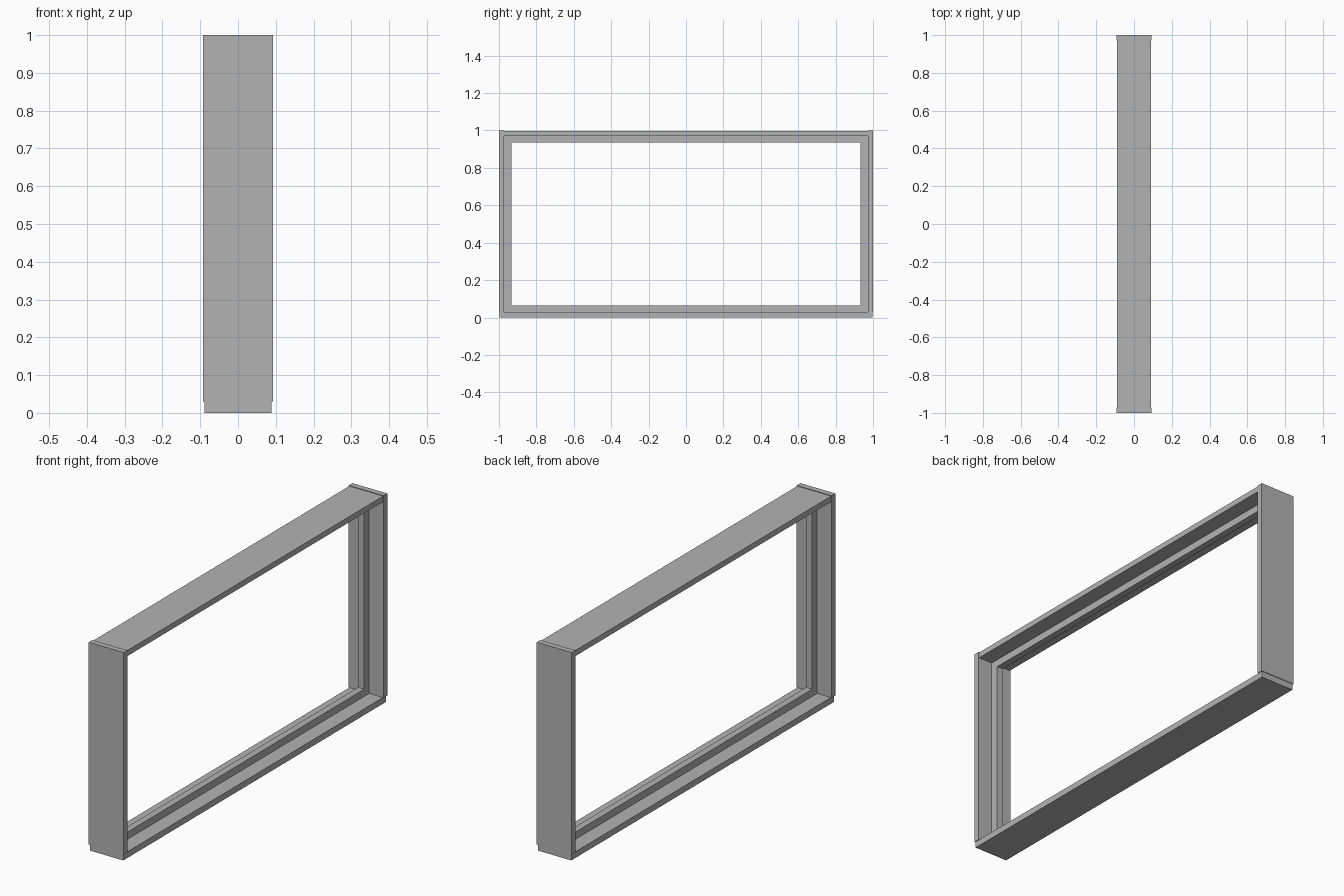
import bpy
import bmesh
from mathutils import Matrix, Vector

if "Cube" in bpy.data.objects:
    bpy.data.objects.remove(bpy.data.objects["Cube"], do_unlink=True)

# Single painted finish
GREY = (0.45, 0.45, 0.45, 1)
paint = bpy.data.materials.new("grey paint")
paint.use_nodes = True
paint.diffuse_color = GREY
paint.node_tree.nodes["Principled BSDF"].inputs["Base Color"].default_value = GREY


def board(name, half_x, y_range, z_range):
    """Square-edged board centred on x = 0."""
    (y0, y1), (z0, z1) = y_range, z_range
    bm = bmesh.new()
    place = Matrix.Translation(Vector((0, (y0 + y1) / 2, (z0 + z1) / 2)))
    size = Matrix.Diagonal((2 * half_x, y1 - y0, z1 - z0, 1))
    bmesh.ops.create_cube(bm, size=1, matrix=place @ size)
    mesh = bpy.data.meshes.new(name)
    bm.to_mesh(mesh)
    bm.free()
    mesh.materials.append(paint)
    obj = bpy.data.objects.new(name, mesh)
    bpy.context.collection.objects.link(obj)
    return obj


EDGE = 0.03       # board thickness
INNER_Y = 0.972   # inside face of the jambs
OPEN_Y = 0.934    # clear opening half width
OPEN_Z = 0.065    # clear opening inset from top and bottom
STOP = 0.016      # half depth of the stop

# Outer casing: the jambs stand on the sill and are slightly proud of it
board("sill", 0.089, (-0.997, 0.997), (0, EDGE))
board("head", 0.09, (-INNER_Y, INNER_Y), (1 - EDGE, 0.997))

# Central stop running around the inside of the casing
board("bottom_stop", STOP, (-INNER_Y, INNER_Y), (EDGE, OPEN_Z))
board("top_stop", STOP, (-INNER_Y, INNER_Y), (1 - OPEN_Z, 1 - EDGE))

for side, label in ((-1, "front"), (1, "back")):
    jamb = sorted((side * INNER_Y, side))
    stop = sorted((side * OPEN_Y, side * INNER_Y))
    board(label + "_jamb", 0.0925, jamb, (EDGE, 1))
    board(label + "_stop", STOP, stop, (OPEN_Z, 1 - OPEN_Z))
